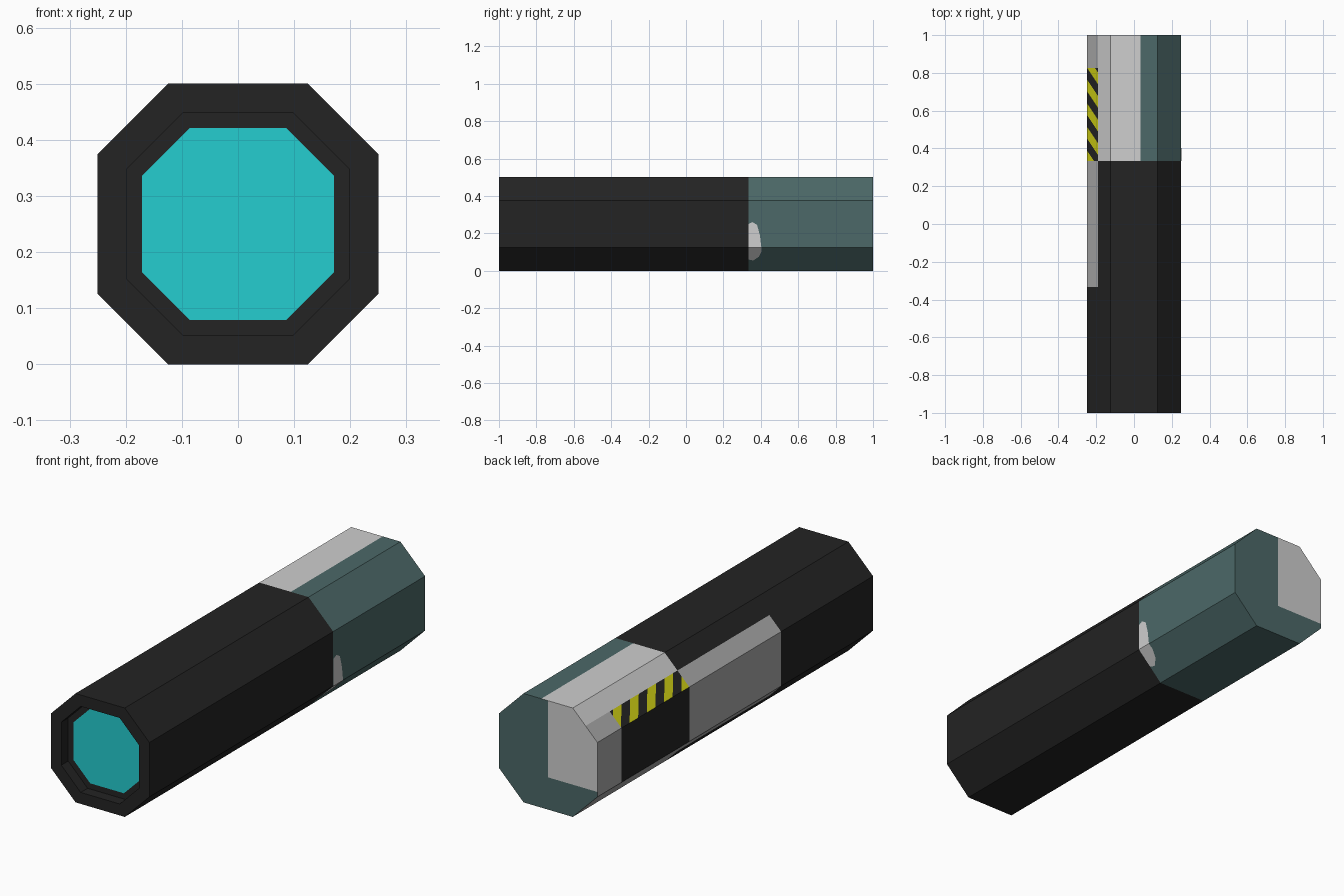
import bpy, bmesh, math
from mathutils import Vector

if "Cube" in bpy.data.objects:
    bpy.data.objects.remove(bpy.data.objects["Cube"])

# Materials
COLOURS = {
    "black": (0.017, 0.017, 0.017), "teal": (0.072, 0.140, 0.138),
    "light_grey": (0.62, 0.62, 0.62), "mid_grey": (0.40, 0.40, 0.40),
    "yellow": (0.60, 0.60, 0.007), "cyan": (0.018, 0.61, 0.63),
}
NAMES = list(COLOURS)


def finish(bm, name):
    mesh = bpy.data.meshes.new(name)
    bm.to_mesh(mesh)
    bm.free()
    for n in NAMES:
        m = bpy.data.materials.get(n) or bpy.data.materials.new(n)
        m.diffuse_color = (*COLOURS[n], 1)
        m.use_nodes = True
        m.node_tree.nodes["Principled BSDF"].inputs["Base Color"].default_value = m.diffuse_color
        mesh.materials.append(m)
    ob = bpy.data.objects.new(name, mesh)
    bpy.context.collection.objects.link(ob)
    return ob


def cut(bm, co, no, pick):
    # slice only the faces chosen by pick(centre)
    faces = [f for f in bm.faces if pick(f.calc_center_median())]
    geom = set(faces)
    for f in faces:
        geom.update(f.edges)
        geom.update(f.verts)
    bmesh.ops.bisect_plane(bm, geom=list(geom), plane_co=co, plane_no=no, dist=1e-5)


# Octagonal body with a stepped lens recess in the front
OCT = [(.125, .25), (.25, .125), (.25, -.125), (.125, -.25),
       (-.125, -.25), (-.25, -.125), (-.25, .125), (-.125, .25)]
RINGS = [(1, 1), (-1, 1), (-1, .79), (-.95, .79), (-.95, .685)]  # y, scale
FRONT, PANEL_END, TRIM_X = 1 / 3, .825, -.19

bm = bmesh.new()
loops = [[bm.verts.new((x * s, y, .25 + z * s)) for x, z in OCT] for y, s in RINGS]
for a, b in zip(loops, loops[1:]):
    for i in range(8):
        j = (i + 1) % 8
        bm.faces.new((a[i], a[j], b[j], b[i]))
bm.faces.new(loops[0])
bm.faces.new(loops[-1])
bmesh.ops.recalc_face_normals(bm, faces=bm.faces)

# Cut lines of the painted areas
for y in (-FRONT, FRONT, PANEL_END):
    cut(bm, (0, y, 0), (0, 1, 0), lambda c: c.y > -.9 and c.y < .99)
cut(bm, (TRIM_X, 0, 0), (1, 0, 0), lambda c: -FRONT < c.y < .99 and c.x < -.15)
cut(bm, (.035, 0, 0), (1, 0, 0), lambda c: FRONT < c.y < .99 and c.z > .49)
cut(bm, (0, 0, 0), (1, 0, 0), lambda c: c.y > .99)
cut(bm, (0, 0, .148), (0, 0, 1), lambda c: c.y > .99)


def in_stripes(c):
    return FRONT < c.y < PANEL_END and c.x < TRIM_X and c.z > .376


STRIPE = Vector((.06, -.09, .06))
stripe_no = STRIPE.cross(Vector((-1, 0, 1))).normalized()
for k in range(-1, 12):
    cut(bm, (-.25, .329 + .0625 * k, .375), stripe_no, in_stripes)


def paint(c, n):
    r = max(abs(c.x), abs(c.z - .25), (abs(c.x) + abs(c.z - .25)) / 1.5)
    if n.y < -.9:
        return "cyan" if c.y > -.96 and r < .16 else "black"
    if n.y > .9:
        return "light_grey" if c.x < 0 and c.z > .148 else "teal"
    if c.y < -FRONT:
        return "black"
    trim = c.x < TRIM_X
    if c.y < FRONT:
        return "mid_grey" if trim else "black"
    if in_stripes(c):
        y0 = c.y + (c.x + .25) * 1.5
        return "yellow" if math.floor((y0 - .329) / .0625) % 2 == 0 else "black"
    if n.x < -.9:
        return "black" if c.y < PANEL_END else "mid_grey"
    if n.x < -.5 and n.z < 0:
        return "mid_grey"
    if n.z > .5 and c.x < .035:
        return "mid_grey" if trim else "light_grey"
    return "teal"


bm.normal_update()
for f in bm.faces:
    f.material_index = NAMES.index(paint(f.calc_center_median(), f.normal))
finish(bm, "body")

# Rounded patch wrapped over the right side and its lower chamfer
UPPER = [(.334, .125), (.403, .125), (.395, .19), (.38, .245), (.355, .26), (.334, .25)]
LOWER = [(.334, .125), (.334, .06), (.36, .055), (.39, .075), (.404, .105), (.403, .125)]
bm = bmesh.new()
for pts in (UPPER, LOWER):
    f = bm.faces.new([bm.verts.new((.2515 - max(0, .125 - z), y, z)) for y, z in pts])
    f.normal_update()
    if f.normal.x < 0:
        f.normal_flip()
    f.material_index = NAMES.index("light_grey")
bmesh.ops.remove_doubles(bm, verts=bm.verts, dist=1e-5)
finish(bm, "side_patch")
